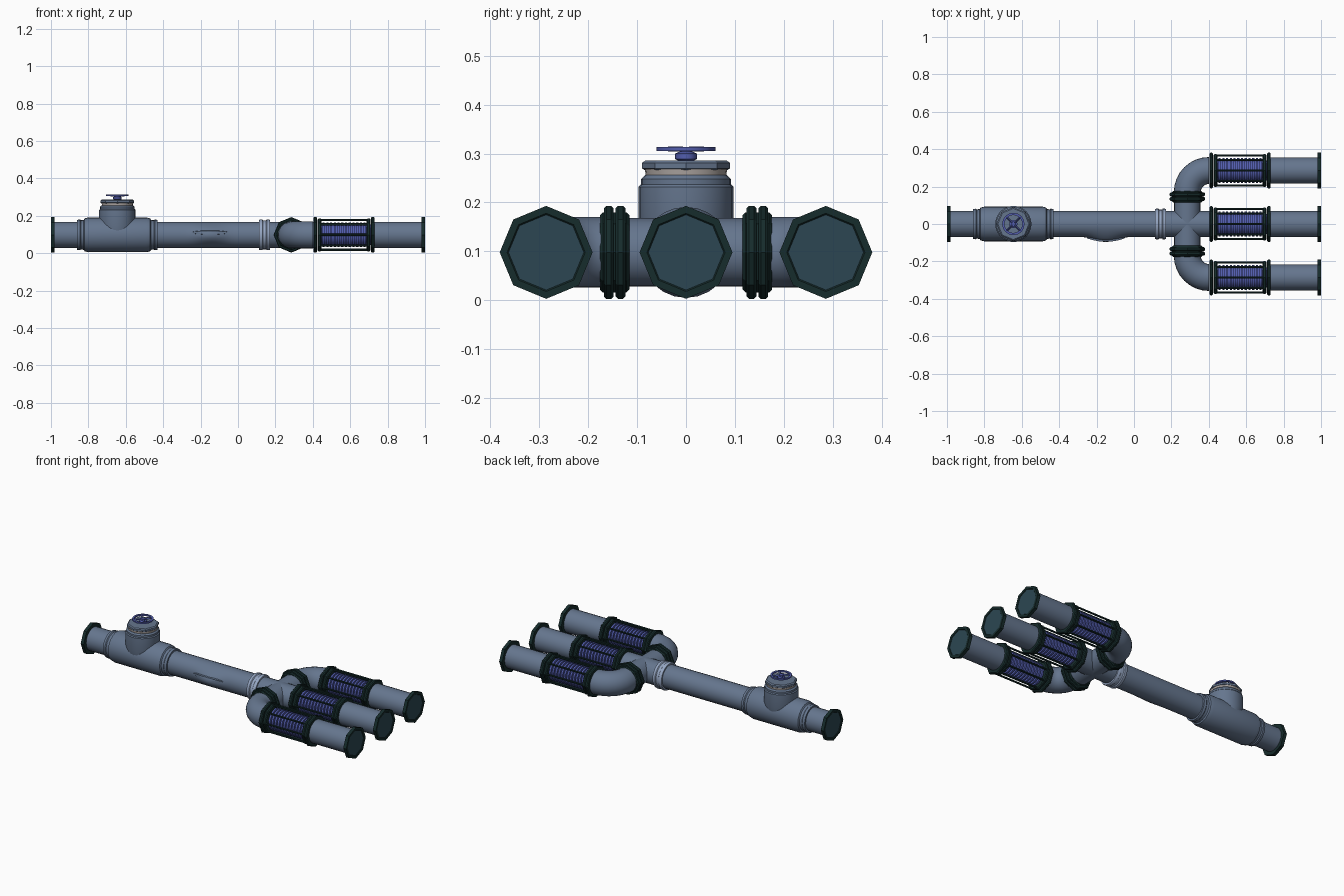
import bpy, math
from mathutils import Vector, Matrix

cube = bpy.data.objects.get("Cube")
if cube:
    bpy.data.objects.remove(cube, do_unlink=True)

H = 0.098            # height of the pipe axis
R = 0.07             # pipe radius
SIDE = 0.286         # offset of the outer branches
CROSS = 0.285        # x of the cross fitting
BEND = 0.116         # elbow bend radius


def material(name, rgb):
    m = bpy.data.materials.new(name)
    m.use_nodes = True
    m.diffuse_color = (*rgb, 1)
    m.node_tree.nodes["Principled BSDF"].inputs["Base Color"].default_value = (*rgb, 1)
    return m


STEEL = material("steel blue", (0.13, 0.18, 0.27))
LIGHT = material("pale steel", (0.30, 0.38, 0.54))
DARK = material("dark green", (0.008, 0.025, 0.025))
TEAL = material("dark teal", (0.025, 0.062, 0.085))
BLUE = material("blue", (0.085, 0.11, 0.42))
CREAM = material("warm grey", (0.42, 0.38, 0.36))


def build(name, verts, faces, mat, smooth=35):
    me = bpy.data.meshes.new(name)
    me.from_pydata(verts, [], faces)
    me.materials.append(mat)
    ob = bpy.data.objects.new(name, me)
    bpy.context.collection.objects.link(ob)
    bpy.context.view_layer.objects.active = ob
    bpy.ops.object.select_all(action='DESELECT')
    ob.select_set(True)
    bpy.ops.object.mode_set(mode='EDIT')
    bpy.ops.mesh.select_all(action='SELECT')
    bpy.ops.mesh.normals_make_consistent(inside=False)
    bpy.ops.object.mode_set(mode='OBJECT')
    if smooth:
        bpy.ops.object.shade_smooth_by_angle(angle=math.radians(smooth))
    return ob


def loft(name, rings, mat, smooth=35, closed=False):
    """Skin a list of equal-sized rings, capping the ends unless closed."""
    n, k = len(rings[0]), len(rings)
    verts = [v for r in rings for v in r]
    faces = []
    for i in range(k if closed else k - 1):
        a, b = i * n, (i + 1) % k * n
        faces += [(a + j, a + (j + 1) % n, b + (j + 1) % n, b + j) for j in range(n)]
    if not closed:
        faces += [tuple(range(n)), tuple(range((k - 1) * n, k * n))]
    return build(name, verts, faces, mat, smooth)


def ring(centre, axis, radius, n):
    """Circle around an axis; the first vertex points up (or along x)."""
    axis = Vector(axis).normalized()
    up = Vector((1, 0, 0)) if abs(axis.z) > 0.9 else Vector((0, 0, 1))
    side = axis.cross(up)
    return [Vector(centre) + radius * (math.cos(t) * up + math.sin(t) * side)
            for t in (math.tau * j / n for j in range(n))]


def lathe(name, profile, mat, axis=(1, 0, 0), origin=(0, 0, H), n=24, smooth=35, closed=False):
    a = Vector(axis)
    return loft(name, [ring(Vector(origin) + a * d, a, r, n) for d, r in profile],
                mat, smooth, closed)


def disc(name, a, b, r, mat, **kw):
    c = min(0.006, (b - a) * 0.25)
    return lathe(name, [(a, r - c), (a + c, r), (b - c, r), (b, r - c)], mat, **kw)


def end_flange(name, x, out, y):
    """Octagonal rim with a shallow recessed plate."""
    o = (x, y, H)
    lathe(name, [(0, .080), (0, .095), (-.02, .095), (-.02, .06), (-.004, .06), (-.004, .076)], DARK,
          axis=(out, 0, 0), origin=o, n=8, smooth=0, closed=True)
    lathe(name + "_plate", [(-.014, .078), (-.003, .078)], TEAL,
          axis=(out, 0, 0), origin=o, n=8, smooth=0)


# main pipe, with a swollen split on the front side
rings = []
for i in range(61):
    x = -0.99 + i * (CROSS + 0.99) / 60
    s = max(0, 1 - abs(x + 0.15) / 0.13)
    swell = s * s * (3 - 2 * s)
    row = ring((x, 0, H), (1, 0, 0), R, 24)
    for p in row:
        facing = max(0, -p.y / R)
        p.y -= 0.026 * swell * facing ** 4
    rings.append(row)
loft("main_pipe", rings, STEEL)
lens = [(-0.15 + 0.1 * math.cos(t), 0.012 * math.sin(t)) for t in (math.tau * i / 16 for i in range(16))]
loft("split_lip", [[(x, y - 0.018 * (1 - ((x + 0.15) / 0.1) ** 2), H + 0.012 + z * w) for x, z in lens]
                   for y, w in ((-.066, 1), (-.077, .8))], STEEL)
end_flange("inlet_flange", -1, -1, 0)

# valve body with stepped collars
lathe("valve_body", [(-.86, .072), (-.86, .080), (-.845, .082), (-.84, .078), (-.825, .080), (-.82, .088),
                     (-.80, .093), (-.49, .093), (-.47, .088), (-.465, .080), (-.45, .078),
                     (-.445, .082), (-.43, .080), (-.43, .072)], STEEL)
VALVE = (-0.645, 0, 0)
lathe("valve_neck", [(.098, .085), (.15, .097), (.232, .097), (.237, .092), (.248, .092), (.256, .084),
                     (.258, .07)], STEEL, axis=(0, 0, 1), origin=VALVE)
lathe("bonnet_gasket", [(.25, .082), (.268, .084)], CREAM, axis=(0, 0, 1), origin=VALVE)
lathe("bonnet_cap", [(.266, .084), (.27, .090), (.281, .090), (.286, .083)], STEEL,
      axis=(0, 0, 1), origin=VALVE, n=8, smooth=0)
lathe("valve_stem", [(.284, .014), (.289, .022), (.300, .022), (.304, .013), (.313, .013)], BLUE,
      axis=(0, 0, 1), origin=VALVE, n=12)
lathe("handwheel_rim", [(.305, .048), (.305, .060), (.313, .060), (.313, .048)], BLUE,
      axis=(0, 0, 1), origin=VALVE, n=16, closed=True)
for k in range(4):
    d = Matrix.Rotation(math.pi * (k / 2 + 0.25), 3, 'Z') @ Vector((1, 0, 0))
    lathe(f"handwheel_spoke_{k + 1}", [(.008, .005), (.052, .005)], BLUE, axis=d,
          origin=(VALVE[0], 0, .309), n=4, smooth=0)

# pale coupling before the cross fitting
lathe("coupling", [(.112, .070), (.112, .079), (.118, .082), (.13, .082), (.134, .077), (.15, .077),
                   (.154, .082), (.166, .082), (.172, .079), (.172, .070)], LIGHT)
lathe("cross_pipe", [(-.17, R), (.17, R)], STEEL, axis=(0, 1, 0), origin=(CROSS, 0, H))

# paired flanges and elbows on both sides
for word, s in (("left", 1), ("right", -1)):
    for k, a in enumerate((.124, .148)):
        disc(f"{word}_joint_flange_{k + 1}", a, a + .02, .095, DARK, axis=(0, s, 0),
             origin=(CROSS, 0, H), n=8, smooth=0)
    disc(f"{word}_joint_collar", .116, .176, .082, DARK, axis=(0, s, 0), origin=(CROSS, 0, H), n=8, smooth=0)
    bend = []
    for i in range(9):
        t = math.pi / 2 * i / 8
        c = (CROSS + BEND * (1 - math.cos(t)), s * (SIDE - BEND + BEND * math.sin(t)), H)
        bend.append(ring(c, (math.sin(t), s * math.cos(t), 0), R + .002, 24))
    loft(f"{word}_elbow", bend, STEEL)

# three branches, each with a caged finned section and an outlet
for word, y in (("left", SIDE), ("middle", 0), ("right", -SIDE)):
    o = (0, y, H)
    if not y:
        lathe("middle_stub", [(CROSS, R), (.42, R)], STEEL)
    fins = [(.43, .054)]
    for i in range(12):
        x = .452 + i * .02
        fins += [(x, .054), (x, .066), (x + .011, .066), (x + .011, .054)]
    lathe(f"{word}_finned_core", fins + [(.71, .054)], BLUE, origin=o, n=16)
    for k, a in enumerate((.403, .426, .688, .711)):
        disc(f"{word}_cage_flange_{k + 1}", a, a + .020, .095 if k in (0, 3) else .088, DARK,
             origin=o, n=8, smooth=0)
    for k in range(8):
        t = math.tau * k / 8
        lathe(f"{word}_cage_bar_{k + 1}", [(.43, .006), (.70, .006)], DARK, n=6, smooth=0,
              origin=(0, y + .080 * math.sin(t), H + .080 * math.cos(t)))
    lathe(f"{word}_outlet_pipe", [(.72, R), (.99, R)], STEEL, origin=o)
    end_flange(f"{word}_outlet_flange", 1, 1, y)
